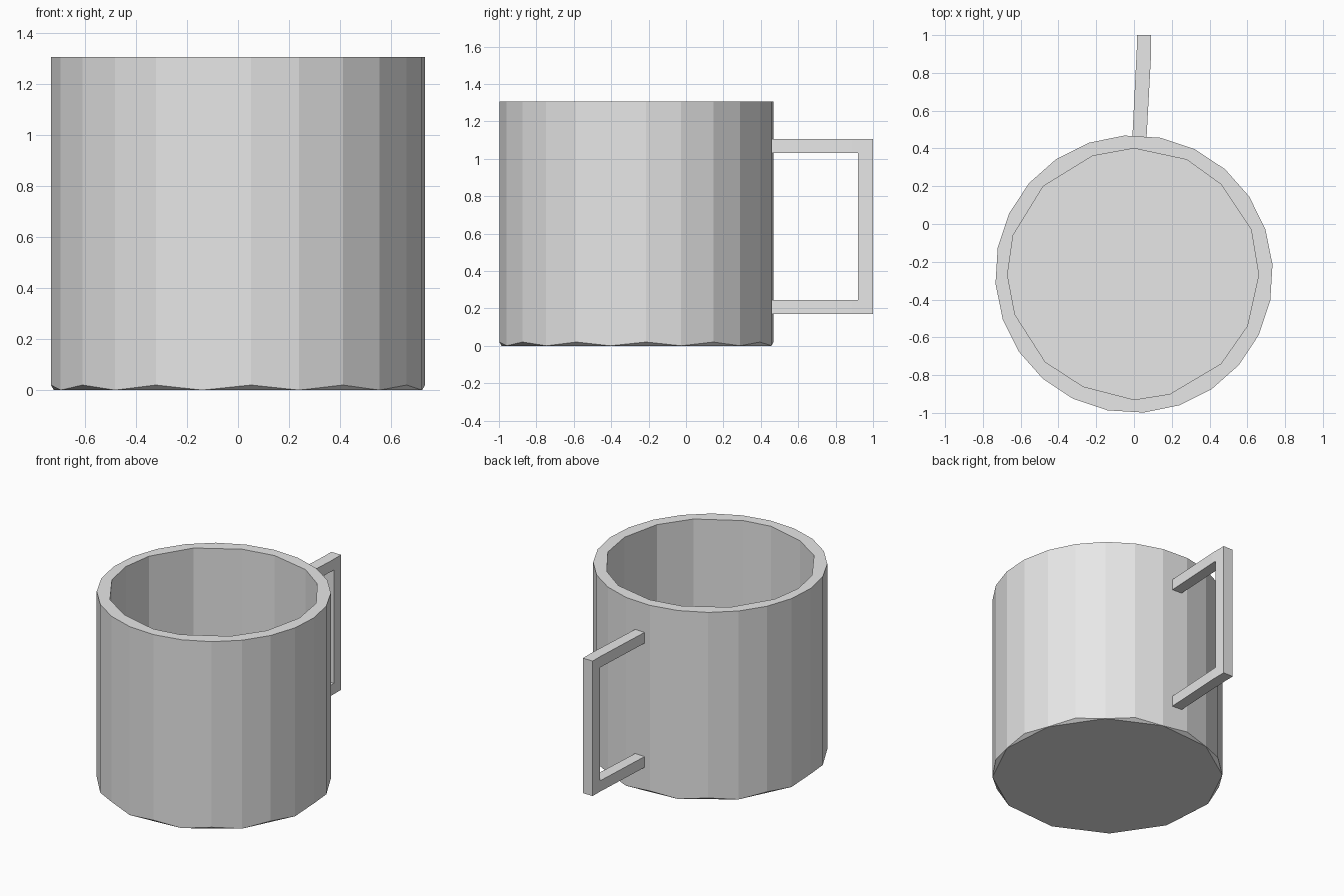
import bpy
import bmesh
from math import cos, sin, radians

cube = bpy.data.objects.get("Cube")
if cube:
    bpy.data.objects.remove(cube, do_unlink=True)

grey = bpy.data.materials.new("plain_grey")
grey.use_nodes = True
COLOUR = (0.8, 0.8, 0.8, 1)
grey.diffuse_color = COLOUR
grey.node_tree.nodes["Principled BSDF"].inputs["Base Color"].default_value = COLOUR

SIDES, RADIUS, CENTRE_Y = 24, 0.735, -0.265
HEIGHT, FLOOR = 1.305, 0.07


def finish(bm, name):
    bmesh.ops.recalc_face_normals(bm, faces=bm.faces)
    mesh = bpy.data.meshes.new(name)
    bm.to_mesh(mesh)
    bm.free()
    mesh.materials.append(grey)
    obj = bpy.data.objects.new(name, mesh)
    bpy.context.collection.objects.link(obj)
    return obj


def walls(bm, low, high):
    for i in range(len(low)):
        j = (i + 1) % len(low)
        bm.faces.new((low[i], low[j], high[j], high[i]))


def loop_edges(bm, ring):
    return [bm.edges.get((ring[i - 1], ring[i])) for i in range(len(ring))]


# Mug body: faceted outside, coarser irregular inside
bm = bmesh.new()
outline = []
for k in range(SIDES):
    a = radians(4 + k * 360 / SIDES)
    outline.append((RADIUS * cos(a), CENTRE_Y + RADIUS * sin(a)))
inside = [(0, 0.4), (0.28, 0.34), (0.46, 0.21), (0.62, -0.03),
          (0.66, -0.27), (0.6, -0.54), (0.46, -0.74), (0.19, -0.9),
          (0, -0.93), (-0.27, -0.86), (-0.47, -0.73), (-0.63, -0.48),
          (-0.67, -0.27), (-0.64, -0.06), (-0.48, 0.2), (-0.22, 0.36)]

# Alternate lower corners are raised, giving the scalloped base edge
base = [bm.verts.new((x, y, 0 if k % 2 else 0.02)) for k, (x, y) in enumerate(outline)]
rim = [bm.verts.new((x, y, HEIGHT)) for x, y in outline]
walls(bm, base, rim)
bm.faces.new(base[1::2])
for k in range(0, SIDES, 2):
    bm.faces.new((base[k - 1], base[k], base[k + 1]))

floor = [bm.verts.new((x, y, FLOOR)) for x, y in inside]
lip = [bm.verts.new((x, y, HEIGHT)) for x, y in inside]
walls(bm, floor, lip)
bm.faces.new(floor)
bmesh.ops.triangle_fill(bm, use_beauty=True, normal=(0, 0, 1),
                        edges=loop_edges(bm, rim) + loop_edges(bm, lip))
finish(bm, "mug_body")


# Handle: two slanted arms and an upright grip
def bar(name, plan, z0, z1):
    bm = bmesh.new()
    low = [bm.verts.new((x, y, z0)) for x, y in plan]
    high = [bm.verts.new((x, y, z1)) for x, y in plan]
    walls(bm, low, high)
    bm.faces.new(low)
    bm.faces.new(high)
    return finish(bm, name)


arm = [(-0.01, 0.43), (0.065, 0.43), (0.09, 0.89), (0.09, 0.93), (0.015, 0.93)]
grip = [(0.015, 0.92), (0.09, 0.92), (0.09, 1.0), (0.015, 1.0)]
bar("handle_lower_arm", arm, 0.17, 0.245)
bar("handle_upper_arm", arm, 1.03, 1.105)
bar("handle_grip", grip, 0.17, 1.105)
